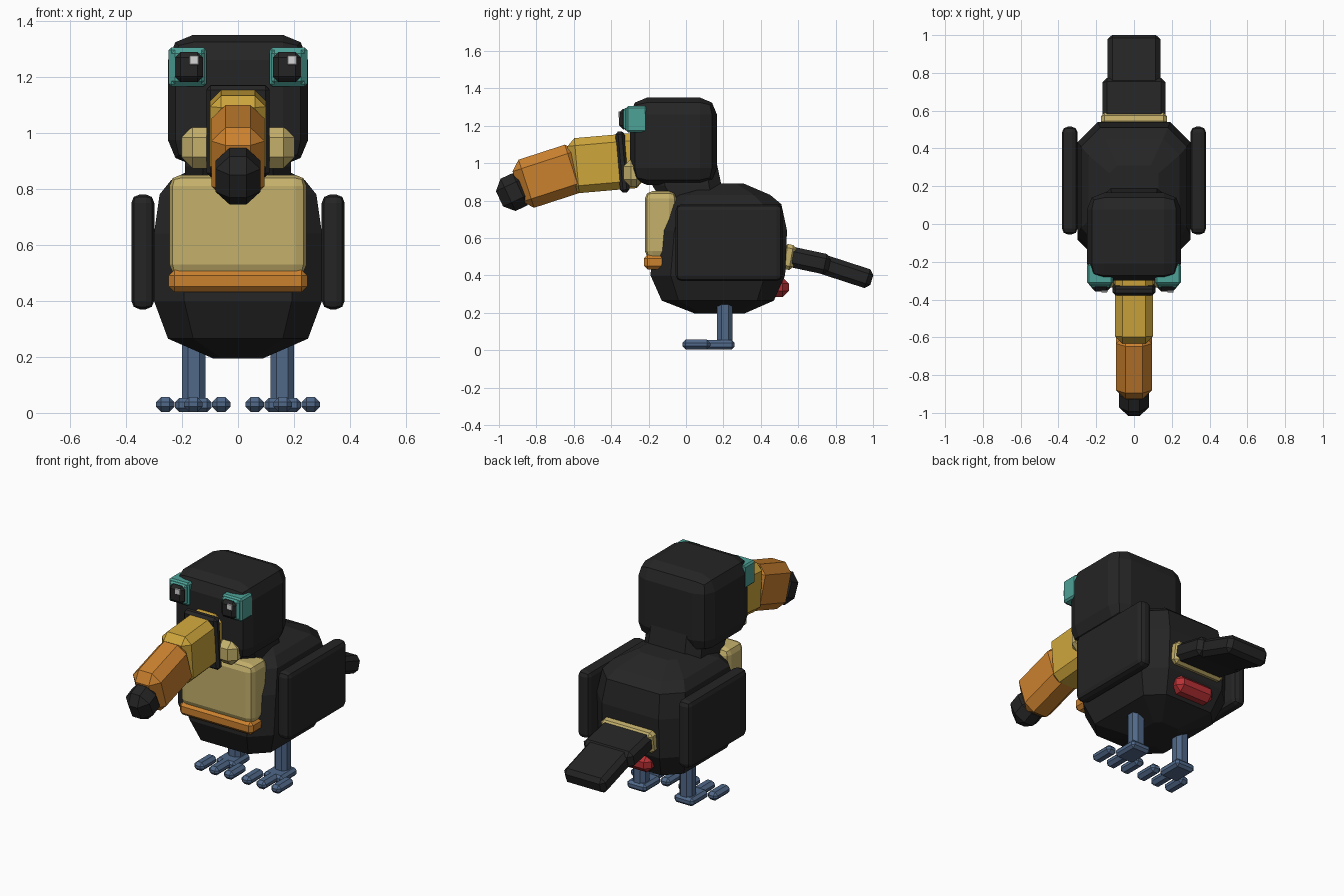
import bpy, bmesh, math
from mathutils import Matrix, Vector

cube = bpy.data.objects.get("Cube")
if cube:
    bpy.data.objects.remove(cube, do_unlink=True)


def material(name, rgb):
    m = bpy.data.materials.new(name)
    m.use_nodes = True
    m.diffuse_color = (*rgb, 1)
    m.node_tree.nodes["Principled BSDF"].inputs["Base Color"].default_value = (*rgb, 1)
    return m


BLACK = material("black", (0.018, 0.018, 0.018))
CREAM = material("cream", (0.56, 0.44, 0.15))
GOLD = material("gold", (0.62, 0.38, 0.045))
ORANGE = material("orange", (0.60, 0.22, 0.028))
TEAL = material("teal", (0.075, 0.36, 0.31))
BLUE = material("slate_blue", (0.08, 0.14, 0.25))
RED = material("red", (0.48, 0.03, 0.035))
WHITE = material("white", (0.68, 0.68, 0.68))


def finish(name, bm, mat):
    bmesh.ops.recalc_face_normals(bm, faces=bm.faces)
    mesh = bpy.data.meshes.new(name)
    bm.to_mesh(mesh)
    bm.free()
    mesh.materials.append(mat)
    obj = bpy.data.objects.new(name, mesh)
    bpy.context.collection.objects.link(obj)
    return obj


def block(name, mat, center, size, bevel, tilt=0, segments=1):
    """Chamfered box, tilted about x."""
    bm = bmesh.new()
    bmesh.ops.create_cube(bm, size=1)
    bmesh.ops.scale(bm, vec=size, verts=bm.verts)
    bmesh.ops.bevel(bm, geom=bm.edges[:], offset=bevel, segments=segments,
                    profile=0.5, affect='EDGES', clamp_overlap=True)
    turn = Matrix.Rotation(math.radians(tilt), 4, 'X')
    bm.transform(Matrix.Translation(Vector(center)) @ turn)
    return finish(name, bm, mat)


def loft(name, mat, rings):
    """Stack of octagons: height, half width, front y, back y."""
    bm = bmesh.new()
    previous = None
    for z, w, front, back in rings:
        c = 0.36 * min(w, (back - front) / 2)
        half = [(w, front + c), (w, back - c), (w - c, back)]
        half = [(w - c, front)] + half
        points = half + [(-x, y) for x, y in reversed(half)]
        ring = [bm.verts.new((x, y, z)) for x, y in points]
        if previous:
            for i in range(len(ring)):
                j = (i + 1) % len(ring)
                bm.faces.new((previous[i], previous[j], ring[j], ring[i]))
        else:
            bm.faces.new(ring)
        previous = ring
    bm.faces.new(previous)
    return finish(name, bm, mat)


# Body, neck and head
loft("body", BLACK, [
    (0.195, 0.09, 0.05, 0.31),
    (0.265, 0.25, -0.13, 0.47),
    (0.40, 0.30, -0.19, 0.53),
    (0.64, 0.30, -0.17, 0.54),
    (0.78, 0.28, -0.12, 0.51),
    (0.83, 0.24, -0.07, 0.45),
    (0.89, 0.13, 0.08, 0.31),
])
loft("neck", BLACK, [(0.80, 0.19, -0.13, 0.20), (0.88, 0.19, -0.18, 0.19),
                     (1.02, 0.18, -0.18, 0.16)])
block("head", BLACK, (0, -0.067, 1.117), (0.50, 0.465, 0.466), 0.09, segments=2)

# Chest panel and belly stripe
block("chest", CREAM, (0, -0.135, 0.67), (0.49, 0.17, 0.36), 0.04, segments=2)
block("belly_stripe", ORANGE, (0, -0.15, 0.471), (0.495, 0.15, 0.08), 0.02)

# Beak
block("beak_band", BLACK, (0, -0.34, 1.006), (0.225, 0.05, 0.328), 0.015, 5)
block("beak_base", GOLD, (0, -0.43, 1.00), (0.20, 0.39, 0.295), 0.04, 5)
block("beak_middle", ORANGE, (0, -0.73, 0.93), (0.19, 0.36, 0.27), 0.05, 18)
block("beak_tip", BLACK, (0, -0.92, 0.845), (0.16, 0.17, 0.19), 0.05, 25)

# Tail
block("tail_cuff", CREAM, (0, 0.548, 0.498), (0.35, 0.07, 0.135), 0.02, -10)
block("tail_root", BLACK, (0, 0.65, 0.48), (0.335, 0.24, 0.11), 0.025, -12)
block("tail_end", BLACK, (0, 0.853, 0.42), (0.28, 0.295, 0.105), 0.025, -18)
block("undertail", RED, (0, 0.495, 0.337), (0.26, 0.11, 0.105), 0.033)

# Paired parts
for side, s in (("left", 1), ("right", -1)):
    block(side + "_wing", BLACK, (s * 0.34, 0.23, 0.575), (0.082, 0.57, 0.41), 0.03, segments=2)
    block(side + "_cheek", CREAM, (s * 0.135, -0.28, 0.948), (0.135, 0.11, 0.15), 0.04)

    # Eye
    block(side + "_eye_surround", TEAL, (s * 0.18, -0.265, 1.235), (0.136, 0.11, 0.14), 0.01)
    block(side + "_eye_rim", TEAL, (s * 0.178, -0.305, 1.235), (0.118, 0.06, 0.122), 0.012)
    block(side + "_pupil", BLACK, (s * 0.175, -0.335, 1.235), (0.10, 0.045, 0.108), 0.02)
    block(side + "_eye_glint", WHITE, (s * 0.175 + 0.018, -0.357, 1.26), (0.034, 0.009, 0.034), 0.002)

    # Leg and foot
    block(side + "_leg", BLUE, (s * 0.158, 0.208, 0.15), (0.085, 0.082, 0.26), 0.022)
    block(side + "_foot", BLUE, (s * 0.16, 0.18, 0.028), (0.13, 0.16, 0.05), 0.015)
    for toe, offset in (("inner", -0.1), ("middle", 0), ("outer", 0.1)):
        block(f"{side}_{toe}_toe", BLUE, (s * (0.16 + offset), 0.055, 0.03),
              (0.067, 0.15, 0.052), 0.018)
